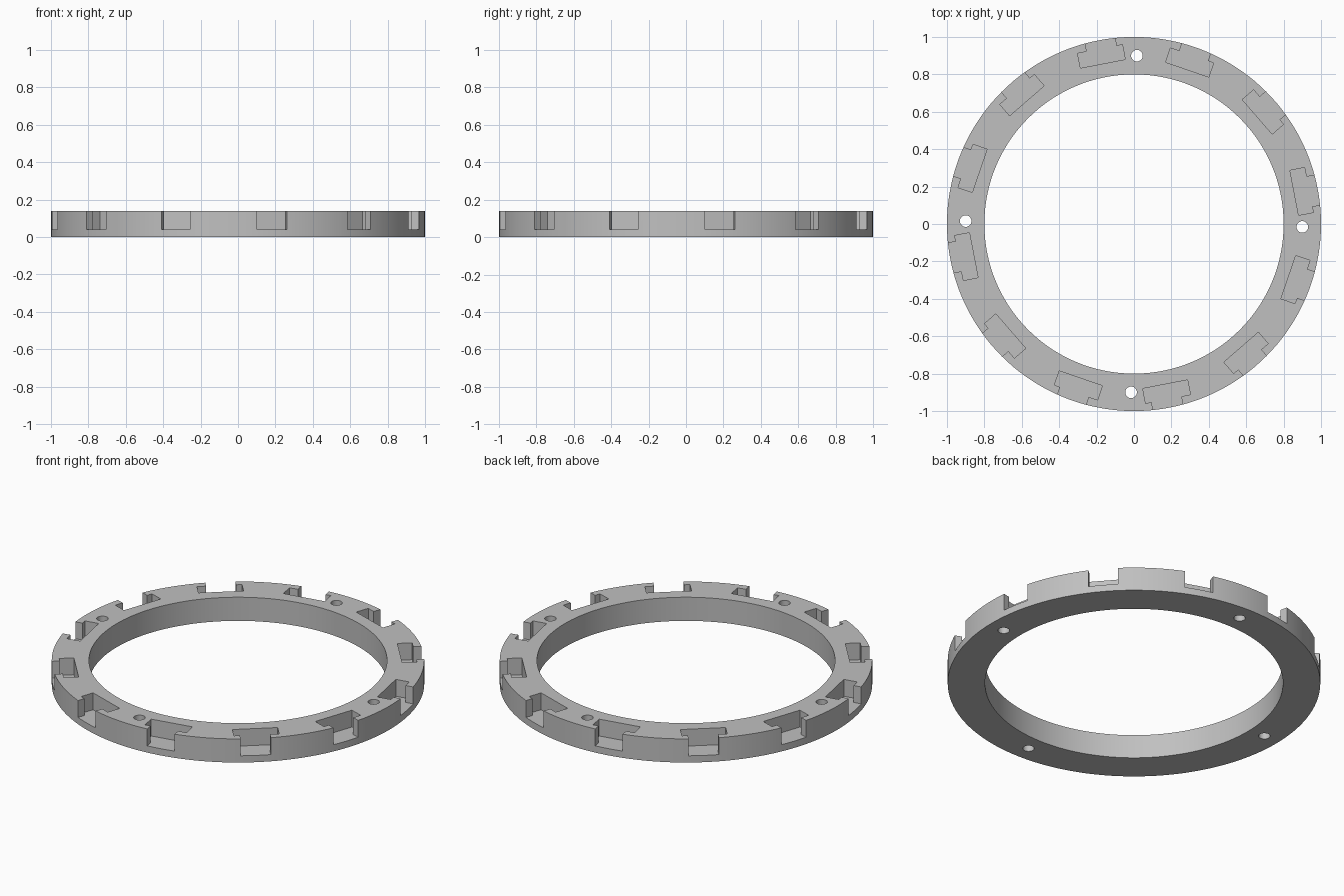
import bpy, bmesh
from math import cos, sin, pi, radians

if "Cube" in bpy.data.objects:
    bpy.data.objects.remove(bpy.data.objects["Cube"], do_unlink=True)

HEIGHT, FLOOR = 0.14, 0.04
OUTER, INNER = 1.0, 0.8
SEGMENTS = 144

gray = bpy.data.materials.new("light gray")
gray.use_nodes = True
color = (0.53, 0.53, 0.53, 1)
gray.diffuse_color = color
gray.node_tree.nodes["Principled BSDF"].inputs["Base Color"].default_value = color


def circle(radius, count, cx=0, cy=0):
    return [(cx + radius * cos(2 * pi * i / count), cy + radius * sin(2 * pi * i / count))
            for i in range(count)]


def prism(bm, outline, z0, z1):
    """Closed upright prism from a counter-clockwise outline."""
    low = [bm.verts.new((x, y, z0)) for x, y in outline]
    high = [bm.verts.new((x, y, z1)) for x, y in outline]
    bm.faces.new(low[::-1])
    bm.faces.new(high)
    for i in range(len(outline)):
        j = (i + 1) % len(outline)
        bm.faces.new((low[i], low[j], high[j], high[i]))


def make_object(name, bm):
    mesh = bpy.data.meshes.new(name)
    bm.to_mesh(mesh)
    bm.free()
    mesh.materials.append(gray)
    obj = bpy.data.objects.new(name, mesh)
    bpy.context.collection.objects.link(obj)
    return obj


# Ring body
bm = bmesh.new()
rings = [[bm.verts.new((x, y, z)) for x, y in circle(r, SEGMENTS)]
         for r, z in ((OUTER, 0), (OUTER, HEIGHT), (INNER, HEIGHT), (INNER, 0))]
for k in range(4):
    a, b = rings[k], rings[(k + 1) % 4]
    for i in range(SEGMENTS):
        j = (i + 1) % SEGMENTS
        bm.faces.new((a[i], a[j], b[j], b[i]))
ring = make_object("slotted_ring", bm)

# Cutter: T-shaped pockets open to the rim, plus screw holes
pocket = [(0.873, -0.122), (0.953, -0.122), (0.953, -0.09), (1.1, -0.09),
          (1.1, 0.072), (0.953, 0.072), (0.953, 0.122), (0.873, 0.122)]
bm = bmesh.new()
for k in range(12):
    a = radians(11 + 30 * k)
    prism(bm, [(r * cos(a) - t * sin(a), r * sin(a) + t * cos(a)) for r, t in pocket],
          FLOOR, HEIGHT + 0.1)
for k in range(4):
    a = radians(-1 + 90 * k)
    prism(bm, circle(0.031, 32, 0.9 * cos(a), 0.9 * sin(a)), -0.1, HEIGHT + 0.1)
cutter = make_object("pocket_cutter", bm)
cutter.hide_render = True

# Cut the ring, then drop the cutter
cut = ring.modifiers.new("pockets", "BOOLEAN")
cut.operation = "DIFFERENCE"
cut.solver = "EXACT"
cut.object = cutter
bpy.ops.object.select_all(action="DESELECT")
ring.select_set(True)
bpy.context.view_layer.objects.active = ring
bpy.ops.object.modifier_apply(modifier=cut.name)
bpy.data.objects.remove(cutter, do_unlink=True)
bpy.ops.object.shade_smooth_by_angle(angle=radians(30))
